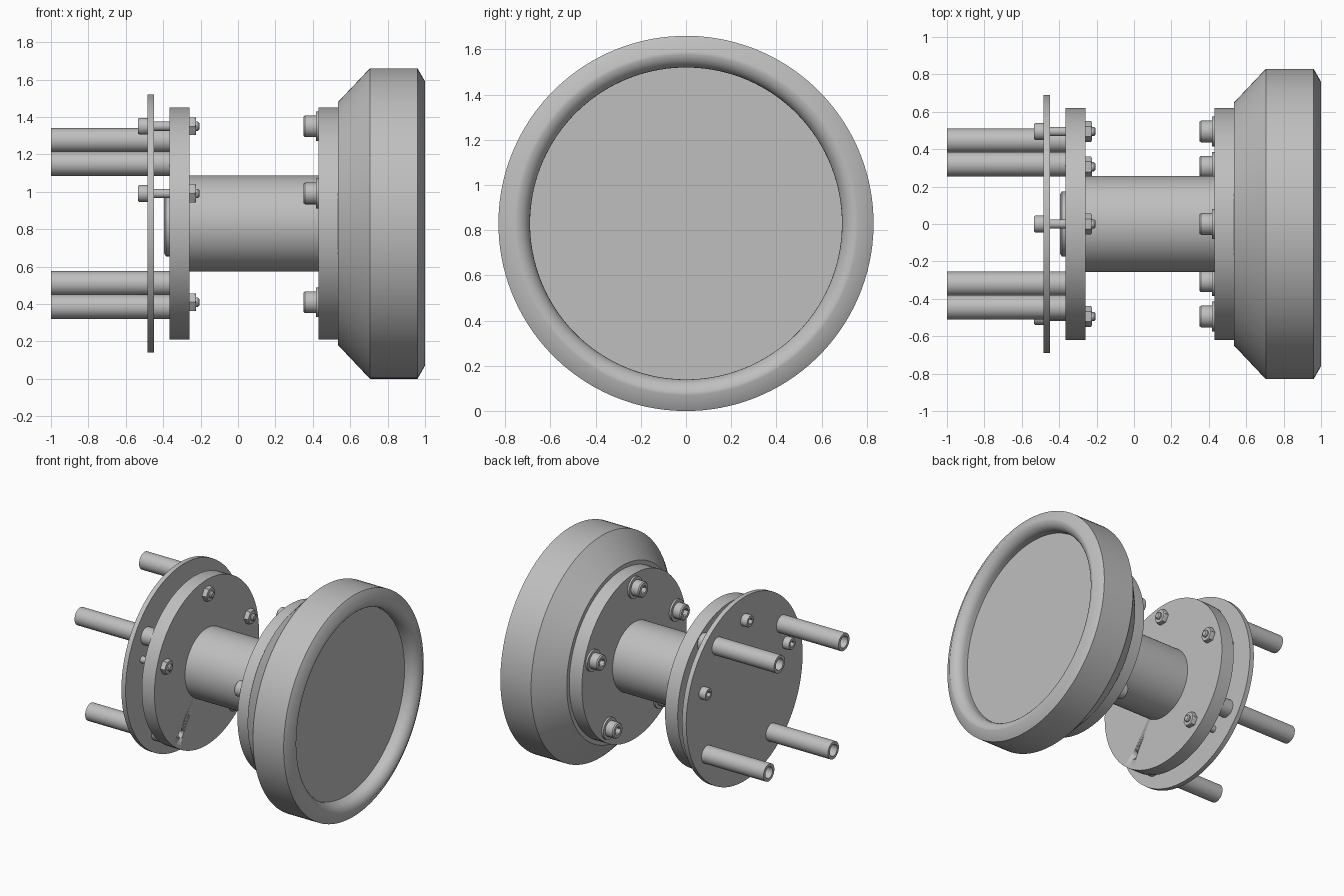
import bpy, bmesh
from math import sin, cos, pi, radians

if "Cube" in bpy.data.objects:
    bpy.data.objects.remove(bpy.data.objects["Cube"])

AXIS_Z = 0.83

grey = bpy.data.materials.new("plain_grey")
grey.use_nodes = True
colour = (0.52, 0.52, 0.52, 1)
grey.diffuse_color = colour
grey.node_tree.nodes["Principled BSDF"].inputs["Base Color"].default_value = colour


def lathe(name, profile, y=0, z=0, segs=96, hexes=()):
    """Revolve (x, radius) points about an x-parallel axis; rings in hexes become hexagons."""
    bm = bmesh.new()
    rings = []
    for i, (x, r) in enumerate(profile):
        if r == 0:
            rings.append([bm.verts.new((x, y, AXIS_Z + z))] * segs)
            continue
        ring = []
        for k in range(segs):
            a = 2 * pi * k / segs
            rr = r
            if i in hexes:
                rr = r * cos(pi / 6) / cos((a + pi / 6) % (pi / 3) - pi / 6)
            a += pi / 6
            ring.append(bm.verts.new((x, y + rr * cos(a), AXIS_Z + z + rr * sin(a))))
        rings.append(ring)
    for a, b in zip(rings, rings[1:]):
        for k in range(segs):
            n = (k + 1) % segs
            corners = list(dict.fromkeys((a[k], a[n], b[n], b[k])))
            bm.faces.new(corners)
    bmesh.ops.recalc_face_normals(bm, faces=bm.faces)
    mesh = bpy.data.meshes.new(name)
    bm.to_mesh(mesh)
    bm.free()
    mesh.materials.append(grey)
    ob = bpy.data.objects.new(name, mesh)
    bpy.context.collection.objects.link(ob)
    bpy.ops.object.select_all(action="DESELECT")
    ob.select_set(True)
    bpy.context.view_layer.objects.active = ob
    bpy.ops.object.shade_smooth_by_angle(angle=radians(40))
    return ob


def disc(name, x0, x1, r, **kw):
    return lathe(name, [(x0, 0), (x0, r), (x1, r), (x1, 0)], **kw)


def ring_points(count, radius, start):
    return [(radius * cos(radians(start + 360 * k / count)),
             radius * sin(radians(start + 360 * k / count))) for k in range(count)]


# Wheel with a rounded lip around a recessed face
lip = [(0.93 + 0.07 * cos(t * pi / 16), 0.76 - 0.07 * sin(t * pi / 16)) for t in range(9)]
lathe("wheel", [(0.535, 0), (0.535, 0.65), (0.705, 0.83), (0.96, 0.83)]
      + lip + [(0.9, 0.69), (0.9, 0)], segs=128)

# Flanges, shaft and backing plate
disc("wheel_flange", 0.43, 0.54, 0.62)
disc("shaft", -0.27, 0.44, 0.257)
lathe("shaft_end", [(-0.395, 0), (-0.395, 0.16), (-0.385, 0.175), (-0.36, 0.175), (-0.36, 0)])
mount_flange = disc("mount_flange", -0.365, -0.26, 0.62)
disc("backing_plate", -0.485, -0.45, 0.69)

# Hollow standoff tubes
for y, z in ring_points(4, 0.548, 54.3):
    lathe("standoff_tube", [(-0.365, 0), (-0.365, 0.065), (-1, 0.065), (-1, 0.043),
                            (-0.8, 0.043), (-0.8, 0)], y=y, z=z, segs=32)


def socket_head(name, x, length, r, y, z):
    """Cap screw head starting at x and running towards +x, with a hexagonal socket."""
    lathe(name, [(x + length, 0), (x + length, r), (x + 0.008, r), (x, r * 0.88),
                 (x, r * 0.55), (x + length * 0.6, r * 0.55), (x + length * 0.6, 0)],
          y=y, z=z, segs=24, hexes=(4, 5))


# Bolts: five hold the wheel, four join the plates, one hole stays empty
for k, (y, z) in enumerate(ring_points(5, 0.52, 90)):
    socket_head("wheel_bolt_head", 0.35, 0.07, 0.058, y, z)
    disc("wheel_bolt_washer", 0.416, 0.432, 0.08, y=y, z=z, segs=32)
    if k == 2:
        cutter = disc("hole_cutter", -0.3655, -0.2, 0.03, y=y, z=z, segs=32)
        cutter.hide_render = True
        cut = mount_flange.modifiers.new("empty_hole", "BOOLEAN")
        cut.operation = "DIFFERENCE"
        cut.object = cutter
        bpy.context.view_layer.objects.active = mount_flange
        bpy.ops.object.modifier_apply(modifier=cut.name)
        bpy.data.objects.remove(cutter)
        continue
    socket_head("plate_bolt_head", -0.535, 0.052, 0.045, y, z)
    lathe("plate_bolt_rod", [(-0.49, 0), (-0.49, 0.025), (-0.215, 0.025), (-0.207, 0.018),
                             (-0.207, 0)], y=y, z=z, segs=24)
    lathe("plate_nut", [(-0.262, 0), (-0.262, 0.055), (-0.23, 0.055), (-0.225, 0.047),
                        (-0.225, 0)], y=y, z=z, segs=24, hexes=(1, 2))
